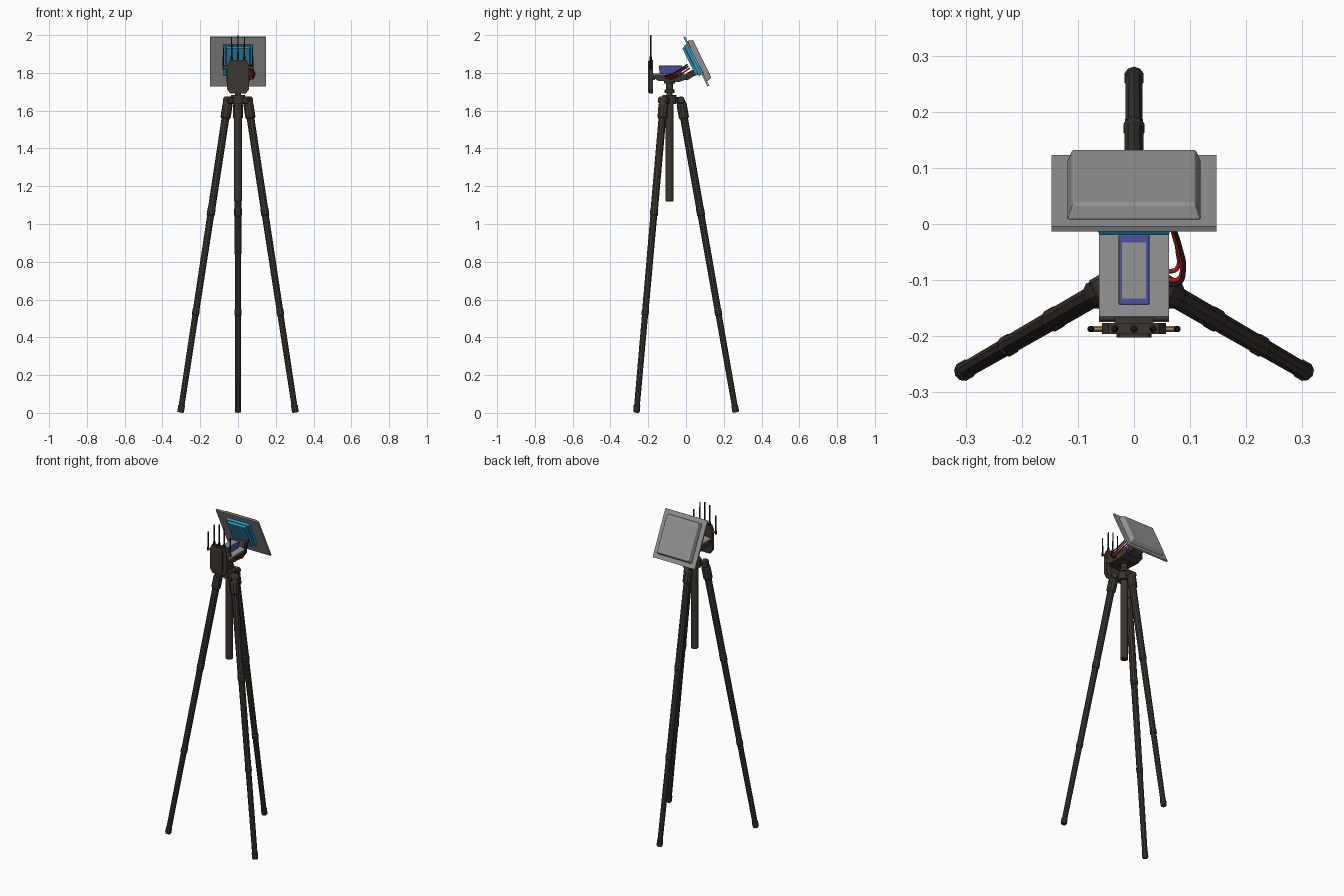
import bpy, bmesh, math
from mathutils import Vector, Matrix

if "Cube" in bpy.data.objects:
    bpy.data.objects.remove(bpy.data.objects["Cube"])


def mat(name, r, g, b):
    m = bpy.data.materials.new(name)
    m.diffuse_color = (r, g, b, 1)
    m.use_nodes = True
    m.node_tree.nodes["Principled BSDF"].inputs["Base Color"].default_value = m.diffuse_color
    return m


DARK = mat("dark_brown", 0.045, 0.037, 0.030)
BLACK = mat("black", 0.012, 0.012, 0.012)
GREY = mat("grey", 0.30, 0.30, 0.30)
TEAL = mat("teal_blue", 0.025, 0.29, 0.48)
PURPLE = mat("violet_blue", 0.075, 0.085, 0.33)
RED = mat("red", 0.45, 0.008, 0.008)
BRASS = mat("brass", 0.40, 0.27, 0.08)


def finish(name, bm, m, matrix=None):
    bmesh.ops.recalc_face_normals(bm, faces=bm.faces[:])
    me = bpy.data.meshes.new(name)
    bm.to_mesh(me)
    bm.free()
    me.materials.append(m)
    ob = bpy.data.objects.new(name, me)
    bpy.context.collection.objects.link(ob)
    if matrix:
        ob.matrix_world = matrix
    return ob


def turned(name, a, b, profile, m, sides=12):
    """Lathe between points a and b; profile lists (fraction, radius)."""
    a, b = Vector(a), Vector(b)
    q = (b - a).to_track_quat('Z', 'Y')
    bm = bmesh.new()
    rings = []
    for t, r in profile:
        rings.append([bm.verts.new(a.lerp(b, t) + q @ Vector((r * math.cos(k), r * math.sin(k), 0)))
                      for k in [2 * math.pi * (i + .5) / sides for i in range(sides)]])
    for r0, r1 in zip(rings, rings[1:]):
        for i in range(sides):
            j = (i + 1) % sides
            bm.faces.new((r0[i], r0[j], r1[j], r1[i]))
    bm.faces.new(rings[0])
    bm.faces.new(rings[-1])
    return finish(name, bm, m)


def rod(name, a, b, r, m, sides=12):
    return turned(name, a, b, [(0, r), (1, r)], m, sides)


def block(name, x, y, z, m, matrix=None, taper=0.0, taper_low=0.0, bevel=0.0):
    """Box from ranges; the high-z (or low-z) end is inset by a taper."""
    bm = bmesh.new()
    bmesh.ops.create_cube(bm, size=1)
    for v in bm.verts:
        i = taper if v.co.z > 0 else taper_low
        sx, sy = (1 if v.co.x > 0 else -1), (1 if v.co.y > 0 else -1)
        v.co = (x[sx > 0] - sx * i, y[sy > 0] - sy * i, z[v.co.z > 0])
    if bevel:
        bmesh.ops.bevel(bm, geom=bm.edges[:], offset=bevel, segments=2, affect='EDGES', profile=0.5)
    return finish(name, bm, m, matrix)


def extrude(name, pts, axis, lo, hi, m):
    """Extrude a 2D outline along x (points are y,z) or y (points are x,z)."""
    bm = bmesh.new()
    put = (lambda p, d: (d, p[0], p[1])) if axis == 'x' else (lambda p, d: (p[0], d, p[1]))
    f0 = [bm.verts.new(put(p, lo)) for p in pts]
    f1 = [bm.verts.new(put(p, hi)) for p in pts]
    bm.faces.new(f0)
    bm.faces.new(f1)
    for i in range(len(pts)):
        j = (i + 1) % len(pts)
        bm.faces.new((f0[i], f0[j], f1[j], f1[i]))
    return finish(name, bm, m)


def cable(name, pts, r, m):
    cu = bpy.data.curves.new(name, 'CURVE')
    cu.dimensions = '3D'
    cu.bevel_depth, cu.bevel_resolution, cu.resolution_u = r, 1, 6
    cu.use_fill_caps = True
    sp = cu.splines.new('BEZIER')
    sp.bezier_points.add(len(pts) - 1)
    for bp, p in zip(sp.bezier_points, pts):
        bp.co = p
        bp.handle_left_type = bp.handle_right_type = 'AUTO'
    cu.materials.append(m)
    bpy.context.collection.objects.link(bpy.data.objects.new(name, cu))


CY = -0.087  # tripod axis

# Tripod legs: telescopic sections with collars, rubber feet and hinge knuckles
for name, ang in (("rear", 90), ("left", 210), ("right", 330)):
    d = Vector((math.cos(math.radians(ang)), math.sin(math.radians(ang)), 0))
    t = Vector((-d.y, d.x, 0))
    c = Vector((0, CY, 0))
    foot = c + d * 0.351 + Vector((0, 0, 0.003))
    top = c + d * 0.060 + Vector((0, 0, 1.655))
    turned(name + "_leg", foot, top, [
        (0, .015), (.004, .018), (.022, .018), (.023, .0155),
        (.31, .0165), (.312, .0195), (.328, .0195), (.33, .0175),
        (.63, .0185), (.632, .0215), (.652, .0215), (.655, .0200),
        (.94, .0205), (.945, .027), (.985, .027), (1.0, .020)], DARK, 10)
    turned(name + "_leg_hinge", top - t * .028, top + t * .028,
           [(0, .016), (.1, .021), (.9, .021), (1, .016)], DARK)
    block(name + "_hub_arm", (0.0, 0.065), (-.014, .014), (1.642, 1.672), DARK,
          Matrix.Translation(c) @ Matrix.Rotation(math.radians(ang), 4, 'Z'))

# Hub, centre column and head
rod("tripod_hub", (0, CY, 1.635), (0, CY, 1.682), .038, DARK)
turned("centre_column", (0, CY, 1.12), (0, CY, 1.65), [(0, .019), (.005, .022), (1, .022)], DARK)
turned("tripod_head", (0, CY, 1.68), (0, CY, 1.765),
       [(0, .016), (.15, .016), (.16, .027), (.36, .027), (.37, .019), (.75, .019), (.76, .030), (1, .030)], DARK)

# Instrument tray with a grey top plate
extrude("tray", [(-.172, 1.775), (-.145, 1.757), (-.035, 1.752), (.004, 1.768), (.004, 1.792), (-.172, 1.792)],
        'x', -.060, .060, DARK)
extrude("tray_top", [(-.175, 1.785), (-.165, 1.797), (-.008, 1.797), (-.008, 1.791), (-.163, 1.791), (-.172, 1.783)],
        'x', -.062, .062, GREY)

# Device lying on the tray, with a light screen
block("device_case", (-.028, .028), (-.145, -.018), (1.797, 1.838), PURPLE, taper_low=.006, bevel=.003)
block("device_screen", (-.021, .021), (-.133, -.033), (1.836, 1.8395), GREY)

# Antenna radio: chamfered body with a shallow ridged front
half = [(.042, 1.69), (.057, 1.712), (.057, 1.842), (.045, 1.868)]
outline = half + [(-x, z) for x, z in reversed(half)]
extrude("radio_body", outline, 'y', -.196, -.176, DARK)
extrude("radio_front_ridge", [(x * .55, 1.778 + (z - 1.778) * .93) for x, z in outline], 'y', -.202, -.194, DARK)
block("radio_mount", (-.035, .035), (-.180, -.165), (1.762, 1.796), DARK)

# Antennas: three on top, one on each side with a brass connector
AY = -.187
for name, x, h in (("left", -.034, 1.990), ("centre", 0, 2.0), ("right", .034, 1.990)):
    turned(name + "_antenna", (x, AY, 1.865), (x, AY, h),
           [(0, .007), (.16, .007), (.17, .0045), (1, .0035)], BLACK, 8)
for name, s in (("left", -1), ("right", 1)):
    rod(name + "_connector", (s * .055, AY, 1.828), (s * .076, AY, 1.828), .006, BRASS, 8)
    turned(name + "_side_antenna", (s * .077, AY, 1.818), (s * .077, AY, 1.935),
           [(0, .006), (.18, .006), (.2, .0045), (1, .0035)], BLACK, 8)

# Tilted panel: local y runs down the plate, local z is its outward normal
P = Matrix.Translation((0, .055, 1.86)) @ Matrix.Rotation(math.radians(-63.9), 4, 'X')
block("panel_plate", (-.147, .147), (-.145, .145), (-.005, .005), GREY, P)
block("panel_cover", (-.120, .120), (-.120, .120), (.004, .034), GREY, P, taper=.010, bevel=.005)
block("receiver_base", (-.080, .080), (-.105, .075), (-.022, -.004), TEAL, P, bevel=.003)
block("receiver_case", (-.066, .066), (-.100, .068), (-.036, -.020), TEAL, P, taper_low=.004)

# Arm joining tray and panel
extrude("panel_arm", [(-.03, 1.760), (.008, 1.762), (.040, 1.782), (.088, 1.800), (.070, 1.830), (.025, 1.812), (-.005, 1.792),
                      (-.03, 1.790)], 'x', -.028, .028, DARK)
rod("arm_pivot", (-.038, .018, 1.790), (.038, .018, 1.790), .016, DARK)

# Cables looping from the tray side to the receiver
cable("red_cable", [(.058, -.100, 1.772), (.080, -.098, 1.774), (.085, -.070, 1.785), (.074, -.030, 1.808),
                    (.062, .012, 1.835)], .0045, RED)
cable("red_cable_lower", [(.058, -.085, 1.770), (.076, -.080, 1.768), (.078, -.050, 1.780), (.068, -.010, 1.805),
                          (.055, .020, 1.825)], .004, RED)
cable("black_cable", [(.058, -.108, 1.780), (.080, -.106, 1.784), (.089, -.080, 1.792), (.082, -.040, 1.812),
                      (.066, .008, 1.845)], .004, BLACK)
